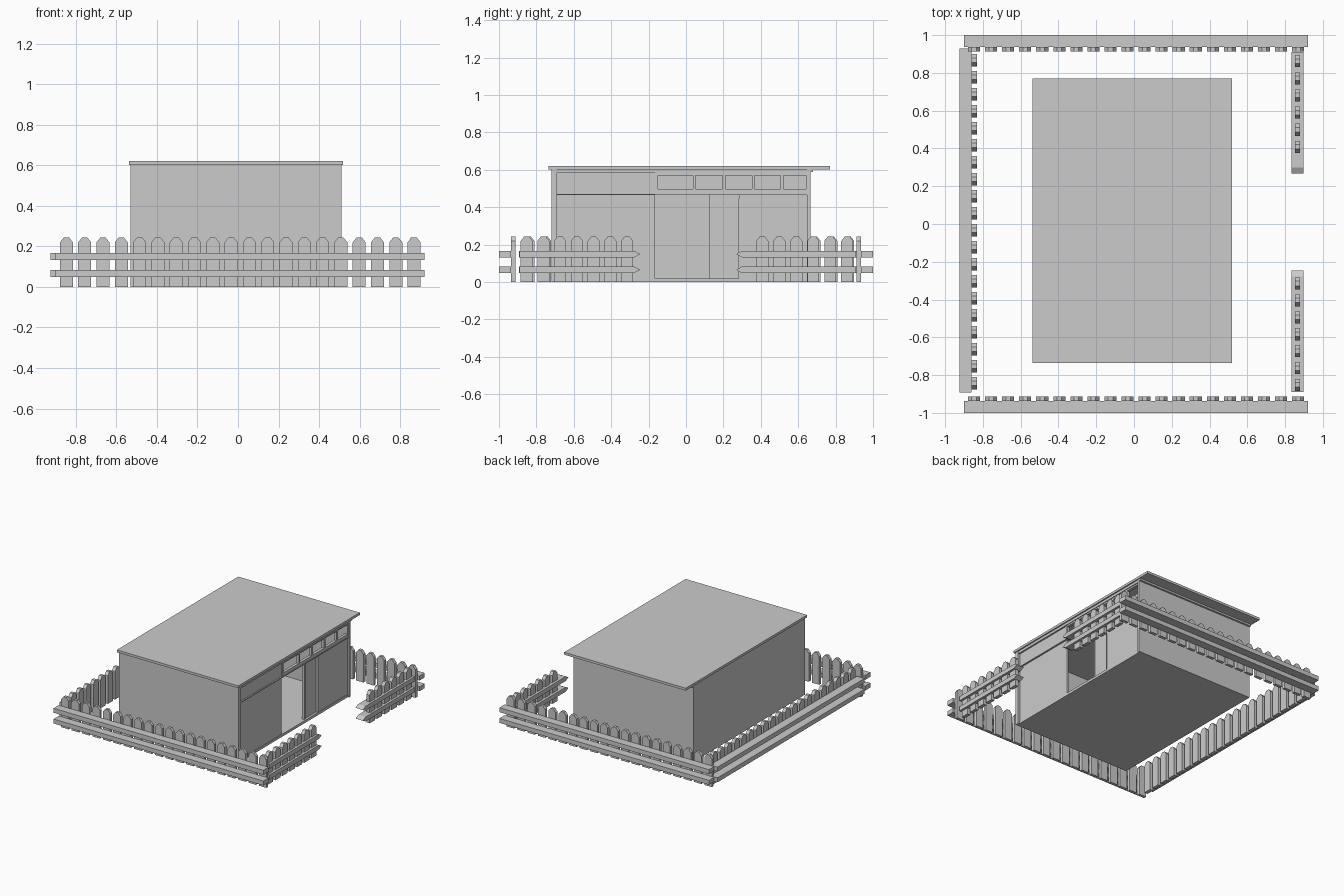
import bpy, bmesh
from mathutils import Matrix

cube = bpy.data.objects.get("Cube")
if cube:
    bpy.data.objects.remove(cube, do_unlink=True)

grey = bpy.data.materials.new("plain_grey")
grey.use_nodes = True
TONE = (0.6, 0.6, 0.6, 1)
grey.diffuse_color = TONE
grey.node_tree.nodes["Principled BSDF"].inputs["Base Color"].default_value = TONE


def finish(name, bm):
    bmesh.ops.recalc_face_normals(bm, faces=bm.faces)
    mesh = bpy.data.meshes.new(name)
    bm.to_mesh(mesh)
    bm.free()
    mesh.materials.append(grey)
    obj = bpy.data.objects.new(name, mesh)
    bpy.context.collection.objects.link(obj)
    return obj


def add_box(bm, x, y, z):
    size = [b - a for a, b in (x, y, z)]
    mid = [(a + b) / 2 for a, b in (x, y, z)]
    bmesh.ops.create_cube(bm, size=1, matrix=Matrix.Translation(mid) @ Matrix.Diagonal((*size, 1)))


def box(name, x, y, z):
    bm = bmesh.new()
    add_box(bm, x, y, z)
    return finish(name, bm)


def add_prism(bm, points, push):
    """Extrude a closed outline of 3D points along a vector."""
    face = bm.faces.new([bm.verts.new(p) for p in points])
    ext = bmesh.ops.extrude_face_region(bm, geom=[face])
    verts = [v for v in ext["geom"] if isinstance(v, bmesh.types.BMVert)]
    bmesh.ops.translate(bm, verts=verts, vec=push)


# Picket outline: straight post with a blunt pointed top
HALF, TIP, SHOULDER, TOP = 0.032, 0.012, 0.22, 0.245
PICKET = [(-HALF, 0), (HALF, 0), (HALF, SHOULDER), (TIP, TOP), (-TIP, TOP), (-HALF, SHOULDER)]
RAIL_HEIGHTS = [(0.048, 0.083), (0.132, 0.167)]


def pickets(name, axis, first, last, count, depth):
    bm = bmesh.new()
    thick = depth[1] - depth[0]
    for i in range(count):
        c = first + (last - first) * i / (count - 1)
        if axis == "x":
            add_prism(bm, [(c + u, depth[0], z) for u, z in PICKET], (0, thick, 0))
        else:
            add_prism(bm, [(depth[0], c + u, z) for u, z in PICKET], (thick, 0, 0))
    return finish(name, bm)


def rails(name, x, y):
    bm = bmesh.new()
    for z in RAIL_HEIGHTS:
        add_box(bm, x, y, z)
    return finish(name, bm)


def pointed_rails(name, x, blunt, point):
    """Rails along y whose gate end is sharpened to a horizontal wedge."""
    bm = bmesh.new()
    neck = point + (0.032 if blunt > point else -0.032)
    for low, high in RAIL_HEIGHTS:
        outline = [(blunt, low), (neck, low), (point, (low + high) / 2), (neck, high), (blunt, high)]
        add_prism(bm, [(x[0], y, z) for y, z in outline], (x[1] - x[0], 0, 0))
    return finish(name, bm)


# Front and back fences
for side, s in (("front", -1), ("back", 1)):
    rails(f"{side}_fence_rails", (-0.90, 0.92), sorted((s * 0.936, s * 1.0)))
    pickets(f"{side}_fence_pickets", "x", -0.847, 0.869, 20, sorted((s * 0.912, s * 0.936)))

# Fence behind the house, and the two fences beside the gate gap
rails("right_fence_rails", (-0.925, -0.86), (-0.893, 0.93))
pickets("right_fence_pickets", "y", -0.843, 0.867, 20, (-0.86, -0.832))
pointed_rails("gate_front_rails", (0.833, 0.897), -0.89, -0.245)
pickets("gate_front_pickets", "y", -0.852, -0.315, 7, (0.852, 0.88))
pointed_rails("gate_back_rails", (0.833, 0.897), 0.91, 0.268)
pickets("gate_back_pickets", "y", 0.408, 0.862, 6, (0.852, 0.88))

# House shell
EAVES = 0.602
box("floor", (-0.53, 0.50), (-0.72, 0.665), (0, 0.02))
box("roof", (-0.537, 0.518), (-0.735, 0.77), (EAVES, 0.621))
box("right_wall", (-0.53, -0.51), (-0.72, 0.665), (0, EAVES))
box("front_wall", (-0.53, 0.51), (-0.72, -0.692), (0, EAVES))
box("back_wall", (-0.53, 0.51), (0.648, 0.665), (0, EAVES))
box("back_eave_batten", (-0.53, 0.51), (0.665, 0.68), (0.588, EAVES))

# Open side of the house: panels around a doorway
PANEL = (0.478, 0.495)
LINTEL = 0.465
box("facade_front_panel", PANEL, (-0.692, -0.165), (0, LINTEL))
box("facade_back_panel", PANEL, (0.283, 0.648), (0, LINTEL))
box("sliding_door", (0.466, 0.482), (0.125, 0.30), (0.02, LINTEL))
box("door_edge_trim", (0.48, 0.49), (0.125, 0.135), (0.02, 0.447))
box("slide_edge_trim", (0.48, 0.50), (0.28, 0.286), (0.02, 0.447))
box("lintel_ledge", (0.47, 0.505), (-0.692, 0.648), (LINTEL, 0.472))
box("top_beam", (0.478, 0.508), (-0.692, 0.648), (0.582, EAVES))
box("upper_panel", PANEL, (-0.692, -0.165), (0.472, 0.582))

# Window band with five openings
bm = bmesh.new()
FRAME = (0.48, 0.502)
add_box(bm, FRAME, (-0.165, 0.648), (0.472, 0.497))
add_box(bm, FRAME, (-0.165, 0.648), (0.57, 0.582))
for bar in ((-0.165, -0.15), (0.037, 0.052), (0.196, 0.211), (0.352, 0.367), (0.505, 0.52), (0.642, 0.648)):
    add_box(bm, FRAME, bar, (0.497, 0.57))
finish("window_band", bm)
